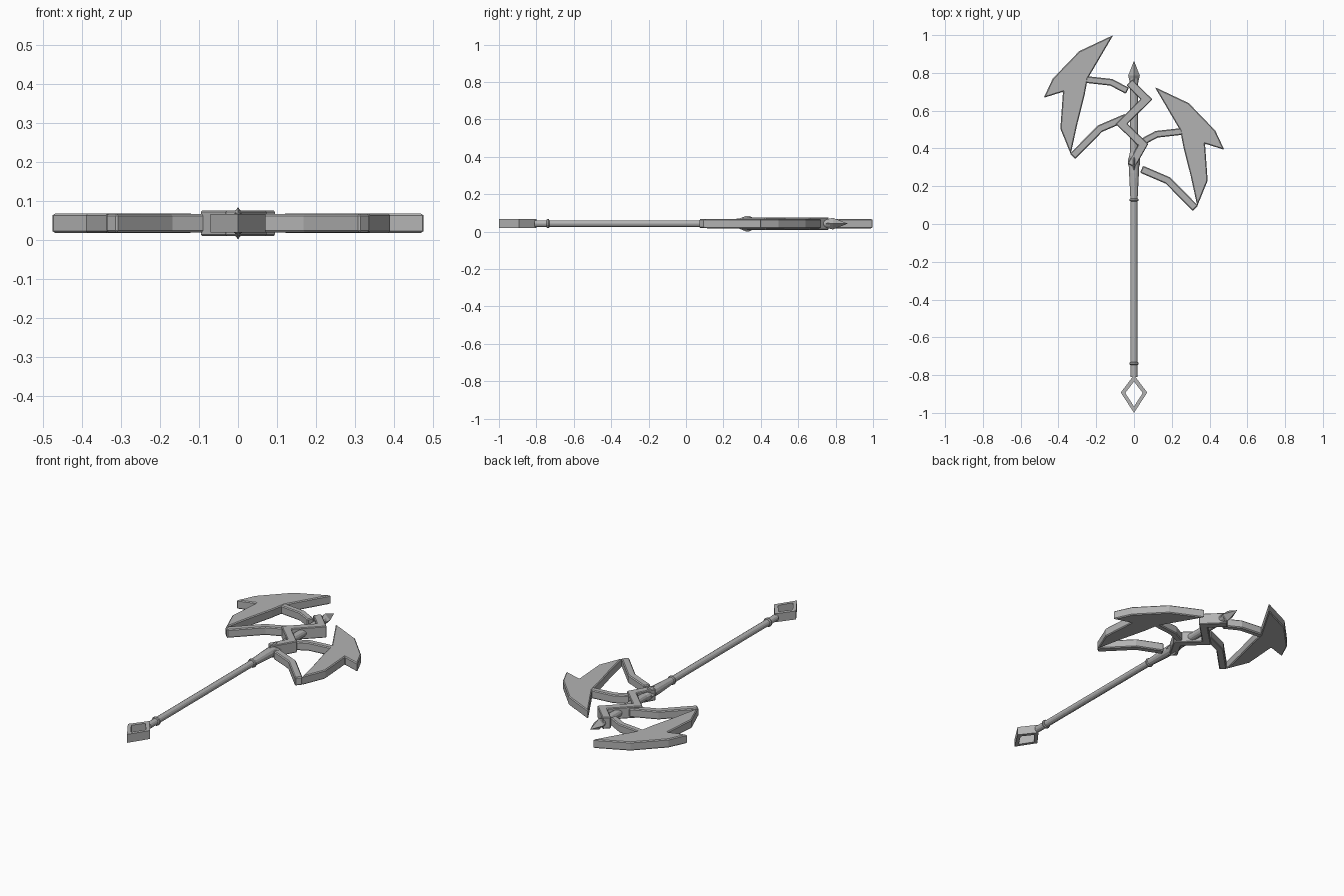
import bpy, bmesh, math
from mathutils import Vector

cube = bpy.data.objects.get("Cube")
if cube:
    bpy.data.objects.remove(cube, do_unlink=True)

MID = 0.043  # height of the weapon's centre plane

steel = bpy.data.materials.new("grey steel")
steel.use_nodes = True
steel.diffuse_color = (0.45, 0.45, 0.45, 1)
steel.node_tree.nodes["Principled BSDF"].inputs["Base Color"].default_value = (0.45, 0.45, 0.45, 1)


def finish(name, bm, bevel=0):
    bmesh.ops.recalc_face_normals(bm, faces=bm.faces)
    mesh = bpy.data.meshes.new(name)
    bm.to_mesh(mesh)
    bm.free()
    mesh.materials.append(steel)
    obj = bpy.data.objects.new(name, mesh)
    bpy.context.collection.objects.link(obj)
    if bevel:
        mod = obj.modifiers.new("chamfer", 'BEVEL')
        mod.width = bevel
        mod.segments = 1
        mod.limit_method = 'ANGLE'
        mod.angle_limit = math.radians(60)
    return obj


def prism(name, outline, half, bevel=0.005):
    """Flat plate from an outline, centred on the middle plane."""
    bm = bmesh.new()
    face = bm.faces.new([bm.verts.new((x, y, MID - half)) for x, y in outline])
    ext = bmesh.ops.extrude_face_region(bm, geom=[face])
    top = [v for v in ext["geom"] if isinstance(v, bmesh.types.BMVert)]
    bmesh.ops.translate(bm, verts=top, vec=(0, 0, 2 * half))
    return finish(name, bm, bevel)


def band(name, path, width, half, bevel=0.005):
    """Mitred bar following a path."""
    pts = [Vector(p) for p in path]
    left, right = [], []
    for i, p in enumerate(pts):
        a = (p - pts[i - 1]).normalized() if i else None
        b = (pts[i + 1] - p).normalized() if i < len(pts) - 1 else None
        a, b = a or b, b or a
        t = (a + b).normalized()
        n = Vector((-t.y, t.x))
        off = n * (width / 2 / max(0.4, t.dot(a)))
        left.append(p + off)
        right.append(p - off)
    return prism(name, left + right[::-1], half, bevel)


def lathe(name, profile, sides, turn=0.0, flat=1.0):
    """Turned part along y from (y, radius) pairs."""
    bm = bmesh.new()
    rings = []
    for y, r in profile:
        angles = [turn + 2 * math.pi * k / sides for k in range(sides)]
        rings.append([bm.verts.new((flat * r * math.cos(a), y, MID + r * math.sin(a))) for a in angles])
    for lo, hi in zip(rings, rings[1:]):
        for k in range(sides):
            j = (k + 1) % sides
            bm.faces.new((lo[k], lo[j], hi[j], hi[k]))
    bm.faces.new(rings[0])
    bm.faces.new(rings[-1])
    bmesh.ops.remove_doubles(bm, verts=bm.verts, dist=0.0001)
    return finish(name, bm)


# Twin blades and their arms: the left one is mirrored and set lower
blade = [(0.11, 1.0), (0.29, 0.915), (0.43, 0.77), (0.478, 0.668), (0.376, 0.70),
         (0.39, 0.505), (0.335, 0.37), (0.30, 0.53), (0.262, 0.68), (0.245, 0.77)]
upper_arm = [(0.255, 0.765), (0.12, 0.75), (0.035, 0.705)]
lower_arm = [(0.325, 0.358), (0.18, 0.505), (0.04, 0.565)]
for side, sx, dy in (("right", -1, 0), ("left", 1, -0.275)):
    def place(points):
        return [(sx * x, y + dy) for x, y in points]
    prism(side + "_blade", place(blade), 0.025)
    band(side + "_upper_arm", place(upper_arm), 0.036, 0.024)
    band(side + "_lower_arm", place(lower_arm), 0.04, 0.024)

# Zigzag bar winding around the shaft
band("zigzag_bar", [(-0.025, 0.75), (0.066, 0.66), (-0.066, 0.53), (0.048, 0.42), (-0.015, 0.31)],
     0.044, 0.033, 0.004)

# Shaft, thick socket and rings
lathe("shaft", [(-0.81, 0.018), (0.14, 0.018)], 12, math.pi / 12)
lathe("socket", [(0.12, 0.019), (0.27, 0.027), (0.36, 0.027), (0.38, 0.022), (0.77, 0.022)], 12, math.pi / 12)
for name, y in (("upper_ring", 0.128), ("lower_ring", -0.738)):
    lathe(name, [(y - 0.008, 0.02), (y - 0.004, 0.025), (y + 0.004, 0.025), (y + 0.008, 0.02)], 12, math.pi / 12)
lathe("collar", [(0.28, 0.025), (0.32, 0.041), (0.34, 0.041), (0.37, 0.025)], 4, 0, 0.8)

# Spear point
lathe("spear_point", [(0.74, 0.02), (0.785, 0.031), (0.865, 0.0)], 4)

# Open diamond pommel
bm = bmesh.new()
rows = []
for scale, z in ((1, MID - 0.024), (1, MID + 0.024), (0.66, MID + 0.024), (0.66, MID - 0.024)):
    rows.append([bm.verts.new((0.07 * scale * x, -0.9 + 0.1 * scale * y, z))
                 for x, y in ((1, 0.08), (0, 1), (-1, 0.08), (0, -1))])
for i in range(4):
    for k in range(4):
        a, b = rows[i], rows[(i + 1) % 4]
        j = (k + 1) % 4
        bm.faces.new((a[k], a[j], b[j], b[k]))
finish("pommel", bm)
